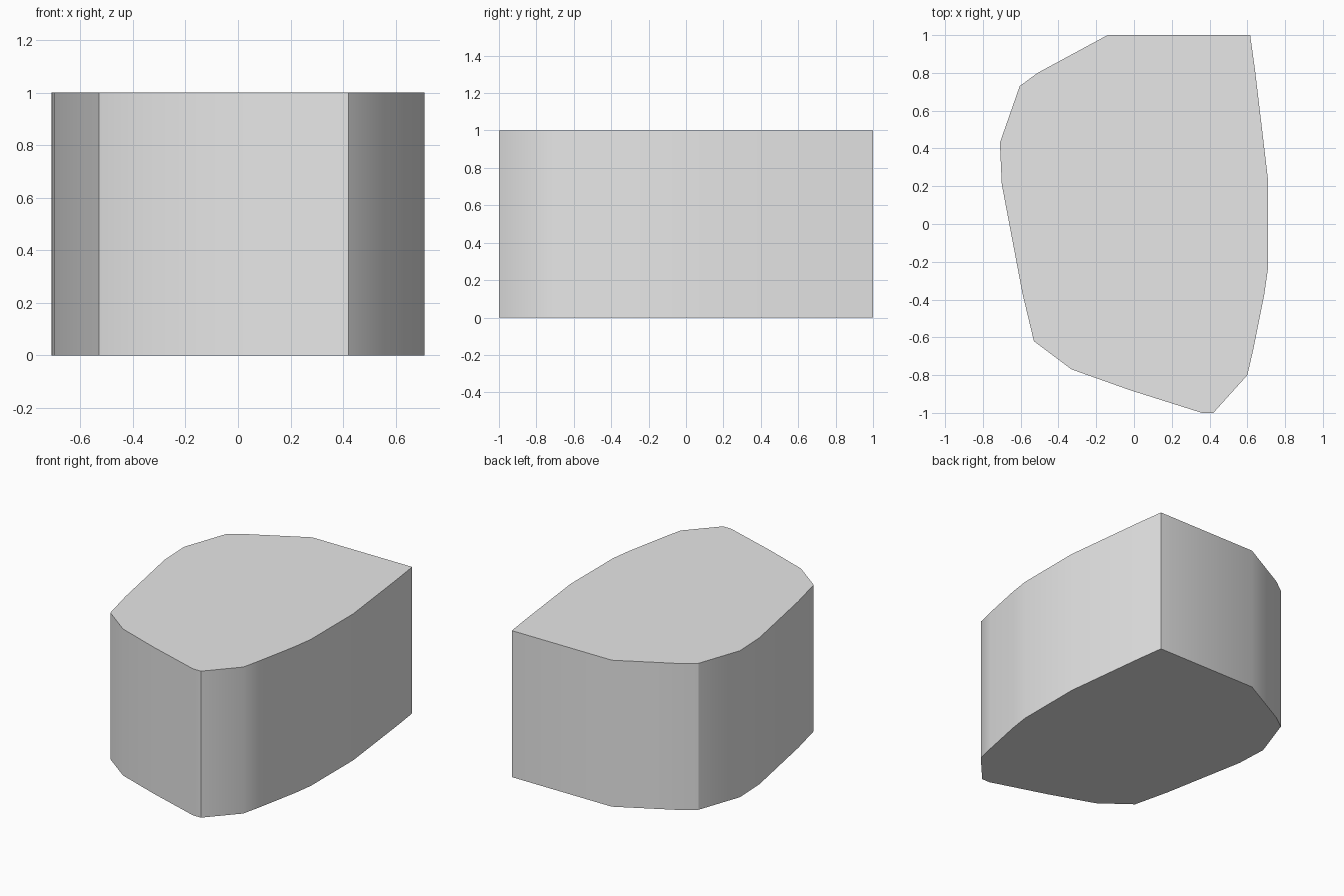
import bpy
import bmesh
import math

cube = bpy.data.objects.get("Cube")
if cube:
    bpy.data.objects.remove(cube, do_unlink=True)

# Single plain grey colour
grey = bpy.data.materials.new("plain_grey")
grey.use_nodes = True
colour = (0.8, 0.8, 0.8, 1.0)
grey.diffuse_color = colour
for node in grey.node_tree.nodes:
    if node.type == "BSDF_PRINCIPLED":
        node.inputs["Base Color"].default_value = colour

# Irregular block footprint, counter-clockwise from the front corner
HEIGHT = 1.0
outline = [
    (0.42, -1), (0.60, -0.80), (0.63, -0.67), (0.69, -0.37),
    (0.71, -0.23), (0.71, 0.23), (0.64, 0.82), (0.615, 1),
    (-0.14, 1), (-0.51, 0.80), (-0.605, 0.73), (-0.71, 0.43),
    (-0.70, 0.21), (-0.59, -0.37), (-0.53, -0.62), (-0.33, -0.77),
    (-0.02, -0.88), (0.36, -1),
]

# Extrude the footprint into a solid block
bm = bmesh.new()
base = bm.faces.new([bm.verts.new((x, y, 0)) for x, y in outline])
result = bmesh.ops.extrude_face_region(bm, geom=[base], use_keep_orig=True)
top_verts = [g for g in result["geom"] if isinstance(g, bmesh.types.BMVert)]
bmesh.ops.translate(bm, verts=top_verts, vec=(0, 0, HEIGHT))
bmesh.ops.recalc_face_normals(bm, faces=bm.faces)

mesh = bpy.data.meshes.new("stone_block")
bm.to_mesh(mesh)
bm.free()
mesh.materials.append(grey)
block = bpy.data.objects.new("stone_block", mesh)
bpy.context.collection.objects.link(block)

# Smooth the curved sides while keeping the hard corners
bpy.ops.object.select_all(action="DESELECT")
block.select_set(True)
bpy.context.view_layer.objects.active = block
bpy.ops.object.shade_smooth_by_angle(angle=math.radians(30))
